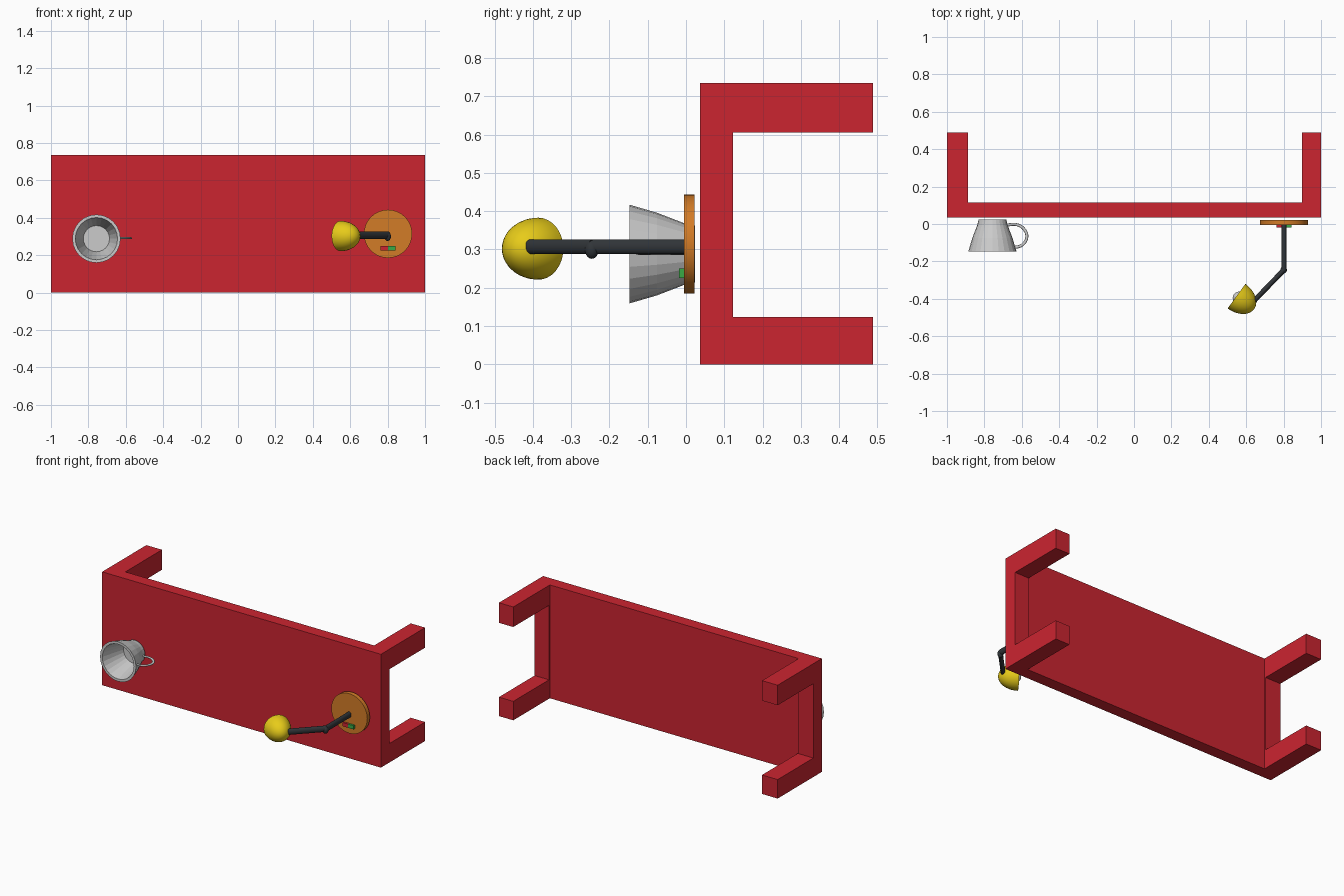
import bpy, bmesh, math
from mathutils import Vector, Matrix

if "Cube" in bpy.data.objects:
    bpy.data.objects.remove(bpy.data.objects["Cube"])


def material(name, rgb):
    m = bpy.data.materials.new(name)
    m.diffuse_color = (*rgb, 1)
    m.use_nodes = True
    m.node_tree.nodes["Principled BSDF"].inputs["Base Color"].default_value = m.diffuse_color
    return m


RED = material("red", (0.6, 0.018, 0.03))
ORANGE = material("orange", (0.65, 0.2, 0.02))
YELLOW = material("yellow", (0.8, 0.6, 0.01))
BLACK = material("charcoal", (0.03, 0.035, 0.04))
GREEN = material("green", (0.04, 0.4, 0.06))


def finish(name, bm, mat=None, smooth=False):
    bmesh.ops.recalc_face_normals(bm, faces=bm.faces)
    me = bpy.data.meshes.new(name)
    bm.to_mesh(me)
    bm.free()
    if mat:
        me.materials.append(mat)
    if smooth:
        for p in me.polygons:
            p.use_smooth = True
        me.set_sharp_from_angle(angle=math.radians(35))
    ob = bpy.data.objects.new(name, me)
    bpy.context.collection.objects.link(ob)
    return ob


def box(name, lo, hi, mat):
    lo, hi = Vector(lo), Vector(hi)
    bm = bmesh.new()
    bmesh.ops.create_cube(bm, size=1, matrix=Matrix.Translation((lo + hi) / 2)
                          @ Matrix.Diagonal((*(hi - lo), 1)))
    return finish(name, bm, mat)


def lathe(name, profile, origin, axis, mat=None, steps=32, smooth=True, squash=1):
    """Spin (radius, distance along axis) points about the axis; squash narrows it sideways."""
    bm = bmesh.new()
    vs = [bm.verts.new((r, 0, a)) for r, a in profile]
    es = [bm.edges.new(p) for p in zip(vs, vs[1:])]
    bmesh.ops.spin(bm, geom=vs + es, cent=(0, 0, 0), axis=(0, 0, 1),
                   angle=math.tau, steps=steps)
    bmesh.ops.remove_doubles(bm, verts=bm.verts, dist=1e-5)
    turn = Vector(axis).to_track_quat('Z', 'Y').to_matrix().to_4x4()
    bm.transform(Matrix.Translation(origin) @ turn @ Matrix.Diagonal((squash, 1, 1, 1)))
    return finish(name, bm, mat, smooth)


def rod(name, p, q, r, mat, squash=1):
    d = Vector(q) - Vector(p)
    return lathe(name, [(0, 0), (r, 0), (r, d.length), (0, d.length)], p, d, mat,
                 squash=squash)


def ball(name, r, origin, mat=None, height=1):
    pts = [(r * math.sin(i * math.pi / 12), -r * height * math.cos(i * math.pi / 12))
           for i in range(13)]
    return lathe(name, pts, origin, (0, 0, 1), mat, steps=24)


# Table lying on its side: board, end rails and four legs
box("table_top", (-1, 0.036, 0), (1, 0.114, 0.735), RED)
for side, x0, x1 in (("left", -1, -0.888), ("right", 0.897, 1)):
    box(side + "_rail", (x0, 0.1, 0.1), (x1, 0.123, 0.63), RED)
    box(side + "_lower_leg", (x0, 0.1, 0), (x1, 0.489, 0.123), RED)
    box(side + "_upper_leg", (x0, 0.1, 0.605), (x1, 0.489, 0.735), RED)

# Mug with its open end facing the front
lathe("mug", [(0, 0), (0.074, 0), (0.081, 0.03), (0.108, 0.1), (0.129, 0.172),
              (0.113, 0.172), (0.094, 0.1), (0.07, 0.016), (0, 0.016)],
      (-0.757, 0.024, 0.288), (0, -1, 0), steps=24, smooth=False)

# Mug handle: flattened loop
cu = bpy.data.curves.new("mug_handle", 'CURVE')
cu.dimensions = '3D'
cu.bevel_depth = 0.008
cu.bevel_resolution = 2
cu.resolution_u = 6
path = [(-0.68, -0.005), (-0.625, -0.004), (-0.586, -0.03), (-0.573, -0.066),
        (-0.588, -0.103), (-0.62, -0.122), (-0.645, -0.122)]
sp = cu.splines.new('BEZIER')
sp.bezier_points.add(len(path) - 1)
for bp, (x, y) in zip(sp.bezier_points, path):
    bp.co = (x, y, 0)
    bp.handle_left_type = bp.handle_right_type = 'AUTO'
handle = bpy.data.objects.new("mug_handle", cu)
handle.location.z = 0.291
handle.scale.z = 0.65
bpy.context.collection.objects.link(handle)

# Lamp base with its two buttons
rod("lamp_base", (0.802, 0.022, 0.314), (0.802, -0.005, 0.314), 0.129, ORANGE)
box("red_button", (0.762, -0.018, 0.226), (0.802, 0, 0.25), RED)
box("green_button", (0.802, -0.018, 0.226), (0.842, 0, 0.25), GREEN)

# Lamp arms and elbow
elbow = (0.802, -0.245, 0.307)
rod("lower_arm", (0.802, 0, 0.307), elbow, 0.0195, BLACK, squash=0.7)
rod("upper_arm", elbow, (0.64, -0.413, 0.307), 0.0195, BLACK, squash=0.7)
ball("elbow_joint", 0.018, (0.8, -0.246, 0.3), BLACK, height=1.35)

# Lamp shade: hollow dome, with the bulb at its mouth
mouth = Vector((0.548, -0.386, 0.302))
axis = Vector((0.81, -0.585, 0))
angles = [i * math.pi / 20 for i in range(11)]
outer = [(0.081 * math.cos(t), 0.117 * math.sin(t)) for t in angles]
inner = [(0.075 * math.cos(t), 0.11 * math.sin(t)) for t in reversed(angles)]
outer[-1], inner[0] = (0, 0.117), (0, 0.11)
lathe("lamp_shade", outer, mouth, axis, YELLOW)
lathe("shade_lining", inner + [(0.081, 0)], mouth, axis, YELLOW)
ball("bulb", 0.035, mouth + axis * 0.018)
